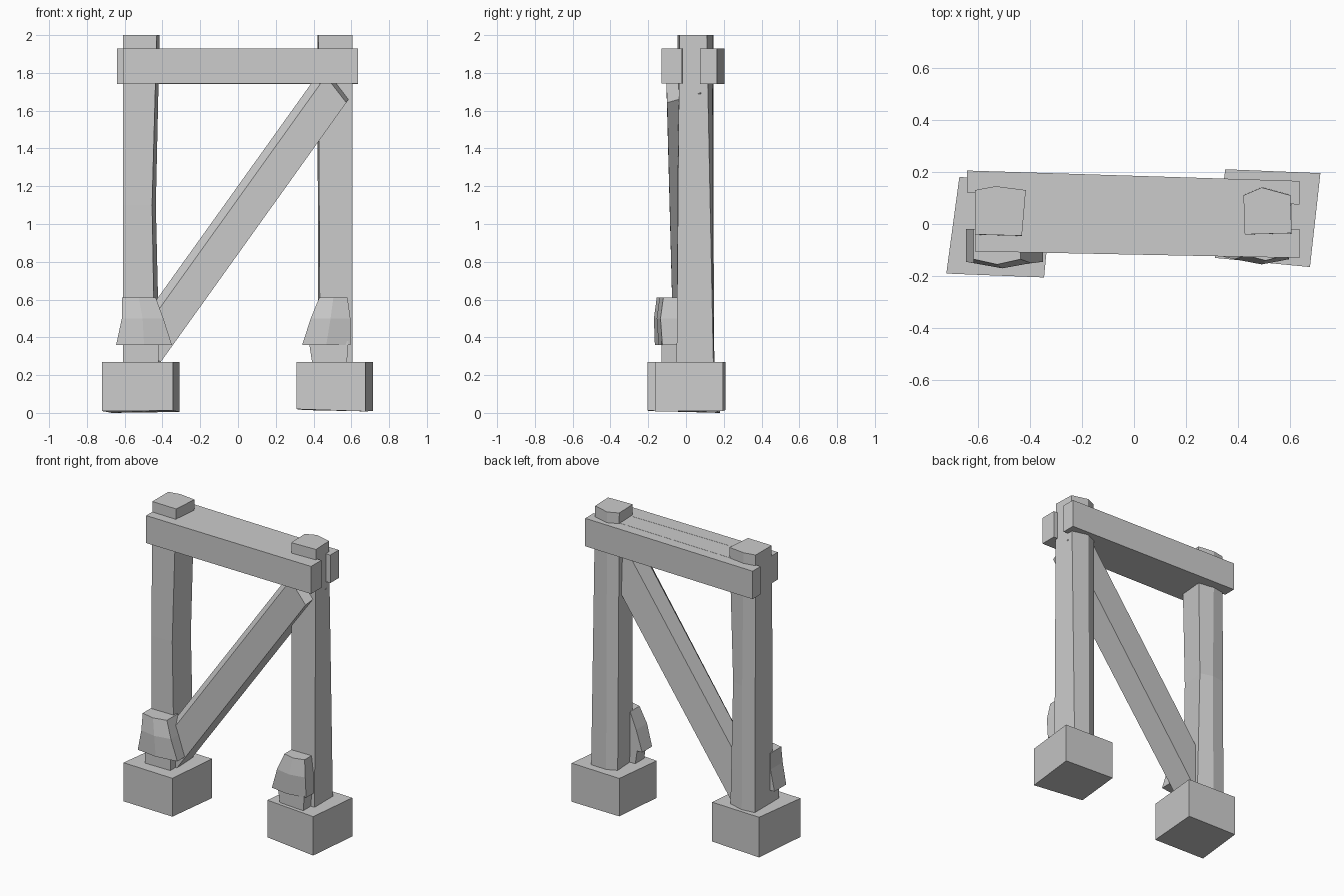
import bpy, bmesh
from mathutils import Vector


def loft(name, rings):
    """Solid through matching rings of 3D points, capped at both ends."""
    bm = bmesh.new()
    loops = [[bm.verts.new(p) for p in ring] for ring in rings]
    n = len(loops[0])
    for a, b in zip(loops, loops[1:]):
        for i in range(n):
            j = (i + 1) % n
            bm.faces.new((a[i], a[j], b[j], b[i]))
    bm.faces.new(loops[0][::-1])
    bm.faces.new(loops[-1])
    bmesh.ops.recalc_face_normals(bm, faces=bm.faces)
    mesh = bpy.data.meshes.new(name)
    bm.to_mesh(mesh)
    bm.free()
    obj = bpy.data.objects.new(name, mesh)
    bpy.context.collection.objects.link(obj)
    return obj


def level(outline, z):
    return [(x, y, z) for x, y in outline]


def prism(name, outline, z0, z1):
    return loft(name, [level(outline, z0), level(outline, z1)])


# Skewed stone footings, very slightly uneven underneath
foot_l = [(-0.72, -0.19), (-0.345, -0.205), (-0.31, 0.165), (-0.67, 0.18)]
foot_r = [(0.31, -0.13), (0.675, -0.165), (0.715, 0.195), (0.35, 0.21)]
for name, f, bottoms in (("left_footing", foot_l, (0.01, 0.012, 0.005, 0.0)),
                         ("right_footing", foot_r, (0.02, 0.008, 0.01, 0.015))):
    loft(name, [[(x, y, z) for (x, y), z in zip(f, bottoms)], level(f, 0.27)])

# Hewn posts with a ridge along the back
loft("left_post", [
    level([(-0.61, -0.05), (-0.44, -0.05), (-0.415, 0.12), (-0.52, 0.15), (-0.61, 0.14)], 0.25),
    level([(-0.61, -0.05), (-0.455, -0.05), (-0.435, 0.12), (-0.52, 0.145), (-0.61, 0.135)], 1.1),
    level([(-0.61, -0.04), (-0.43, -0.045), (-0.415, 0.13), (-0.53, 0.145), (-0.61, 0.13)], 2.0)])
loft("right_post", [
    level([(0.435, -0.05), (0.605, -0.05), (0.605, 0.145), (0.49, 0.15), (0.425, 0.12)], 0.25),
    level([(0.425, -0.04), (0.605, -0.035), (0.6, 0.11), (0.49, 0.14), (0.42, 0.11)], 2.0)])

# Paired cross beams clasping the posts, with infill between
prism("front_beam", [(-0.61, -0.105), (0.635, -0.13), (0.635, -0.02), (-0.61, -0.01)], 1.745, 1.93)
prism("back_beam", [(-0.64, 0.12), (0.635, 0.075), (0.635, 0.165), (-0.64, 0.205)], 1.74, 1.928)
prism("beam_infill", [(-0.5, -0.03), (0.5, -0.03), (0.5, 0.1), (-0.5, 0.13)], 1.743, 1.929)

# Diagonal brace: five-sided section with a chamfered upper front edge
along = Vector((0.587, 0, 0.81))
across = Vector((-0.81, 0, 0.587))


def brace_ring(centre, section, shifts):
    return [Vector(centre) + across * u + Vector((0, y, 0)) + along * s
            for (u, y), s in zip(section, shifts)]


loft("diagonal_brace", [
    brace_ring((-0.495, 0, 0.33),
               [(-0.105, -0.065), (0.065, -0.065), (0.105, -0.02), (0.1, 0.09), (-0.1, 0.1)],
               (0, 0, 0, 0, 0)),
    brace_ring((0.5, 0, 1.72),
               [(-0.105, -0.10), (0.065, -0.105), (0.105, -0.05), (0.1, 0.07), (-0.1, 0.08)],
               (-0.02, 0.03, 0, 0, 0.04))])


# Wedge blocks on short pegs in front of the posts
def wedge(name, low, mid, top, z0=0.36, z1=0.61):
    rings = []
    for (x0, x1, bulge), z in zip((low, mid, top), (z0, 0.5, z1)):
        rings.append([(x0, -0.02, z), (x0, bulge + 0.02, z), ((x0 + x1) / 2, bulge, z),
                      (x1, bulge + 0.02, z), (x1, -0.02, z)])
    loft(name, rings)


wedge("left_wedge", (-0.645, -0.35, -0.165), (-0.615, -0.395, -0.17), (-0.615, -0.435, -0.155))
wedge("right_wedge", (0.34, 0.595, -0.145), (0.385, 0.595, -0.155), (0.43, 0.58, -0.14))
prism("left_peg", [(-0.61, -0.12), (-0.42, -0.12), (-0.42, -0.02), (-0.61, -0.02)], 0.25, 0.38)
loft("right_peg", [
    level([(0.395, -0.115), (0.575, -0.13), (0.575, -0.02), (0.395, -0.02)], 0.25),
    level([(0.375, -0.115), (0.585, -0.13), (0.585, -0.02), (0.375, -0.02)], 0.38)])
